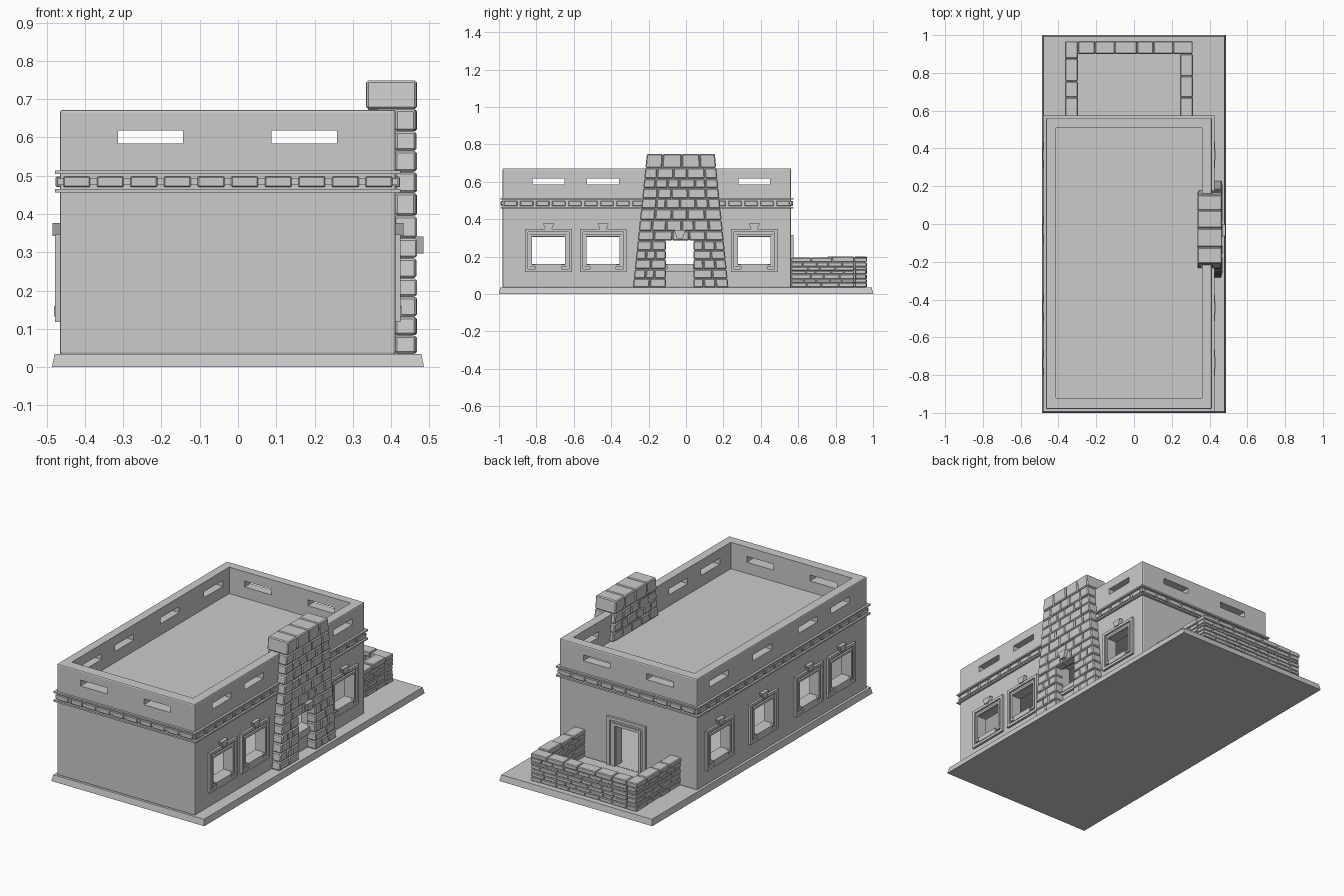
import bpy, bmesh, random

random.seed(4)
if "Cube" in bpy.data.objects:
    bpy.data.objects.remove(bpy.data.objects["Cube"])

stone = bpy.data.materials.new("stone_grey")
stone.use_nodes = True
GREY = (0.6, 0.6, 0.6, 1)
stone.diffuse_color = GREY
stone.node_tree.nodes["Principled BSDF"].inputs["Base Color"].default_value = GREY

# Main dimensions
X0, X1, Y0, Y1 = -0.465, 0.412, -0.98, 0.562
WALL, GROUND, ROOF, TOP = 0.053, 0.035, 0.52, 0.672
WINDOWS = (-0.735, -0.443, -0.03, 0.365)

# Wall frames: u runs along the wall, v is height, d is distance outwards
SIDES = {
    "right": lambda u, v, d: (X1 + d, u, v),
    "left": lambda u, v, d: (X0 - d, u, v),
    "front": lambda u, v, d: (u, Y0 - d, v),
    "back": lambda u, v, d: (u, Y1 + d, v),
}


def prism(bm, place, outline, d0, d1):
    """Extrude an outline of (u, v) points between two depths."""
    a = [bm.verts.new(place(u, v, d0)) for u, v in outline]
    b = [bm.verts.new(place(u, v, d1)) for u, v in outline]
    bm.faces.new(a)
    bm.faces.new(b)
    n = len(a)
    for i in range(n):
        bm.faces.new((a[i], a[(i + 1) % n], b[(i + 1) % n], b[i]))


def slab(bm, place, u0, u1, v0, v1, d0, d1):
    prism(bm, place, [(u0, v0), (u1, v0), (u1, v1), (u0, v1)], d0, d1)


def box(bm, x0, x1, y0, y1, z0, z1):
    slab(bm, lambda u, v, d: (u, v, d), x0, x1, y0, y1, z0, z1)


def finish(name, bm, bevel=0.0, segments=1):
    bmesh.ops.recalc_face_normals(bm, faces=bm.faces)
    mesh = bpy.data.meshes.new(name)
    bm.to_mesh(mesh)
    bm.free()
    mesh.materials.append(stone)
    ob = bpy.data.objects.new(name, mesh)
    bpy.context.collection.objects.link(ob)
    if bevel:
        mod = ob.modifiers.new("soft_edges", 'BEVEL')
        mod.width, mod.segments = bevel, segments
    return ob


def apply_all(ob):
    bpy.context.view_layer.objects.active = ob
    for mod in list(ob.modifiers):
        bpy.ops.object.modifier_apply(modifier=mod.name)


def cut(ob, bm):
    cutter = finish("cutter", bm)
    cutter.hide_render = True
    mod = ob.modifiers.new("cut", 'BOOLEAN')
    mod.operation, mod.solver, mod.object = 'DIFFERENCE', 'EXACT', cutter
    apply_all(ob)
    bpy.data.objects.remove(cutter)


def splits(a, b, count, jitter):
    """Uneven joint positions from a to b."""
    step = (b - a) / count
    inner = [a + step * (i + random.uniform(-jitter, jitter)) for i in range(1, count)]
    return [a] + inner + [b]


# Ground slab with a tapered edge
bm = bmesh.new()
box(bm, -0.486, 0.486, -1, 1, 0, GROUND)
for v in bm.verts:
    if v.co.z > 0.01:
        v.co.x *= 0.985
        v.co.y *= 0.993
finish("ground_slab", bm)

# House shell: hollow room, sunken roof, openings
bm = bmesh.new()
box(bm, X0, X1, Y0, Y1, GROUND - 0.003, TOP)
house = finish("house_walls", bm, 0.007, 2)
apply_all(house)

bm = bmesh.new()
inner = (X0 + WALL, X1 - WALL, Y0 + WALL + 0.007, Y1 - WALL)
box(bm, *inner, GROUND + 0.002, ROOF - 0.03)
box(bm, *inner, ROOF, 1)
cut(house, bm)

bm = bmesh.new()
for y in WINDOWS:
    box(bm, -1, 1, y - 0.088, y + 0.088, 0.16, 0.305)
    box(bm, -1, 1, y - 0.085, y + 0.085, 0.584, 0.618)
box(bm, -0.09, 0.05, 0.48, 0.7, GROUND + 0.002, 0.265)
cut(house, bm)

bm = bmesh.new()
for x in (-0.229, 0.173):
    box(bm, x - 0.085, x + 0.085, -2, 2, 0.584, 0.618)
cut(house, bm)

# Cornice: two rails, a thin band and a row of blocks on every wall
rails, blocks = bmesh.new(), bmesh.new()
for side, place in SIDES.items():
    a, b = (Y0, Y1) if side in ("left", "right") else (X0, X1)
    for z0, z1, d in ((0.456, 0.465, 0.013), (0.505, 0.514, 0.013), (0.476, 0.493, 0.006)):
        slab(rails, place, a - d, b + d, z0, z1, -0.01, d)
    count = round((b - a) / 0.088)
    step = (b - a) / count
    for i in range(count):
        mid = a + step * (i + 0.5)
        slab(blocks, place, mid - 0.035, mid + 0.035, 0.47, 0.498, -0.01, 0.011)
finish("cornice_rails", rails)
finish("cornice_blocks", blocks, 0.003)


def surround(bm, place, mid, half, z0, z1, width, depth, bottom=True):
    """Rectangular trim around an opening."""
    slab(bm, place, mid - half, mid - half + width, z0, z1, -0.005, depth)
    slab(bm, place, mid + half - width, mid + half, z0, z1, -0.005, depth)
    slab(bm, place, mid - half + width, mid + half - width, z1 - width, z1, -0.005, depth)
    if bottom:
        slab(bm, place, mid - half + width, mid + half - width, z0, z0 + width, -0.005, depth)


def keystone(bm, place, mid, z0, z1, d0, d1):
    prism(bm, place, [(mid - 0.016, z0), (mid + 0.016, z0), (mid + 0.03, z1), (mid - 0.03, z1)], d0, d1)


# Window trims on both long walls
trims, keys = bmesh.new(), bmesh.new()
for side in ("left", "right"):
    place = SIDES[side]
    for y in WINDOWS:
        surround(trims, place, y, 0.125, 0.118, 0.347, 0.016, 0.013)
        surround(trims, place, y, 0.109, 0.134, 0.331, 0.009, 0.004)
        surround(trims, place, y, 0.1, 0.146, 0.318, 0.012, 0.01)
        slab(trims, place, y - 0.07, y + 0.07, 0.132, 0.16, 0, 0.016)
        if side == "left" or y != WINDOWS[2]:
            keystone(keys, place, y, 0.343, 0.377, -0.005, 0.02)

# Door trim on the back wall
surround(trims, SIDES["back"], -0.02, 0.122, GROUND, 0.315, 0.018, 0.013, False)
surround(trims, SIDES["back"], -0.02, 0.104, GROUND, 0.297, 0.012, 0.005, False)
surround(trims, SIDES["back"], -0.02, 0.09, GROUND, 0.283, 0.016, 0.01, False)
finish("opening_trims", trims)

# Chimney: tapered stack with a fireplace opening
H0, H1, CTOP, ARCH = -0.107, 0.04, 0.75, 0.285
right = SIDES["right"]


def edge(side, z):
    t = (z - GROUND) / (CTOP - GROUND)
    return -0.285 + 0.075 * t if side < 0 else 0.228 - 0.073 * t


core = bmesh.new()
g = 0.006
prism(core, right, [
    (edge(-1, GROUND) + g, GROUND), (H0 - g, GROUND), (H0 - g, ARCH + g), (H1 + g, ARCH + g),
    (H1 + g, GROUND), (edge(1, GROUND) - g, GROUND), (edge(1, CTOP) - g, CTOP - g),
    (edge(-1, CTOP) + g, CTOP - g)], -0.005, 0.046)
slab(core, right, edge(-1, CTOP) + g, edge(1, CTOP) - g, ROOF, CTOP - g, -0.071, 0.04)
finish("chimney_core", core)


def course(bm, z0, z1, lo, hi, count, d0, d1):
    """One row of stones; lo and hi give the row ends at a height."""
    cuts = splits(0, 1, count, 0.15)
    m = 0.001
    for f0, f1 in zip(cuts, cuts[1:]):
        def at(f, z):
            return lo(z) + (hi(z) - lo(z)) * f
        out = random.uniform(-0.003, 0.002)
        prism(bm, right, [(at(f0, z0) + m, z0 + m), (at(f1, z0) - m, z0 + m),
                          (at(f1, z1) - m, z1 - m), (at(f0, z1) + m, z1 - m)], d0 - out, d1 + out)


stones = bmesh.new()
low = splits(GROUND, ARCH, 5, 0.08)
high = splits(ARCH, 0.674, 7, 0.08)
for i, (z0, z1) in enumerate(zip(low, low[1:])):
    course(stones, z0, z1, lambda z: edge(-1, z), lambda z: H0, 2 + i % 2, -0.003, 0.054)
    course(stones, z0, z1, lambda z: H1, lambda z: edge(1, z), 2 + (i + 1) % 2, -0.003, 0.054)
for i, (z0, z1) in enumerate(zip(high, high[1:])):
    course(stones, z0, z1, lambda z: edge(-1, z), lambda z: edge(1, z), 5 + i % 2, -0.003, 0.054)
inside = splits(ROOF, 0.674, 3, 0.08)
for i, (z0, z1) in enumerate(zip(inside, inside[1:])):
    course(stones, z0, z1, lambda z: edge(-1, z), lambda z: edge(1, z), 5 + i % 2, -0.075, -0.04)
course(stones, 0.674, CTOP, lambda z: edge(-1, z), lambda z: edge(1, z), 4, -0.076, 0.054)
finish("chimney_stones", stones, 0.005)
keystone(keys, right, -0.033, 0.297, 0.342, 0.04, 0.073)
finish("keystones", keys)

# Patio wall: courses of thin stones under larger coping stones
W0, W1, YB, T = -0.365, 0.312, 0.968, 0.068
runs = (
    (Y1, YB, lambda u, v, d: (W0 + d, u, v)),
    (Y1, YB - T, lambda u, v, d: (W1 - d, u, v)),
    (W0 + T, W1, lambda u, v, d: (u, YB - d, v)),
)
fill, bricks, coping = bmesh.new(), bmesh.new(), bmesh.new()
for a, b, place in runs:
    slab(fill, place, a, b - 0.008, GROUND, 0.19, 0.01, T - 0.01)
    rows = splits(GROUND, 0.17, 6, 0.15)
    for i, (z0, z1) in enumerate(zip(rows, rows[1:])):
        cuts = splits(a, b, round((b - a) / 0.085) + i % 2, 0.25)
        for u0, u1 in zip(cuts, cuts[1:]):
            r = random.uniform(0.002, 0.006)
            slab(bricks, place, u0 + 0.001, u1 - 0.001, z0 + 0.001, z1 - 0.001, r, T - r)
    cuts = splits(a, b, round((b - a) / 0.1), 0.12)
    for u0, u1 in zip(cuts, cuts[1:]):
        slab(coping, place, u0 + 0.001, u1 - 0.001, 0.17, random.uniform(0.194, 0.2), 0, T)
finish("patio_wall_fill", fill)
finish("patio_wall_stones", bricks, 0.003)
finish("patio_coping", coping, 0.004)
